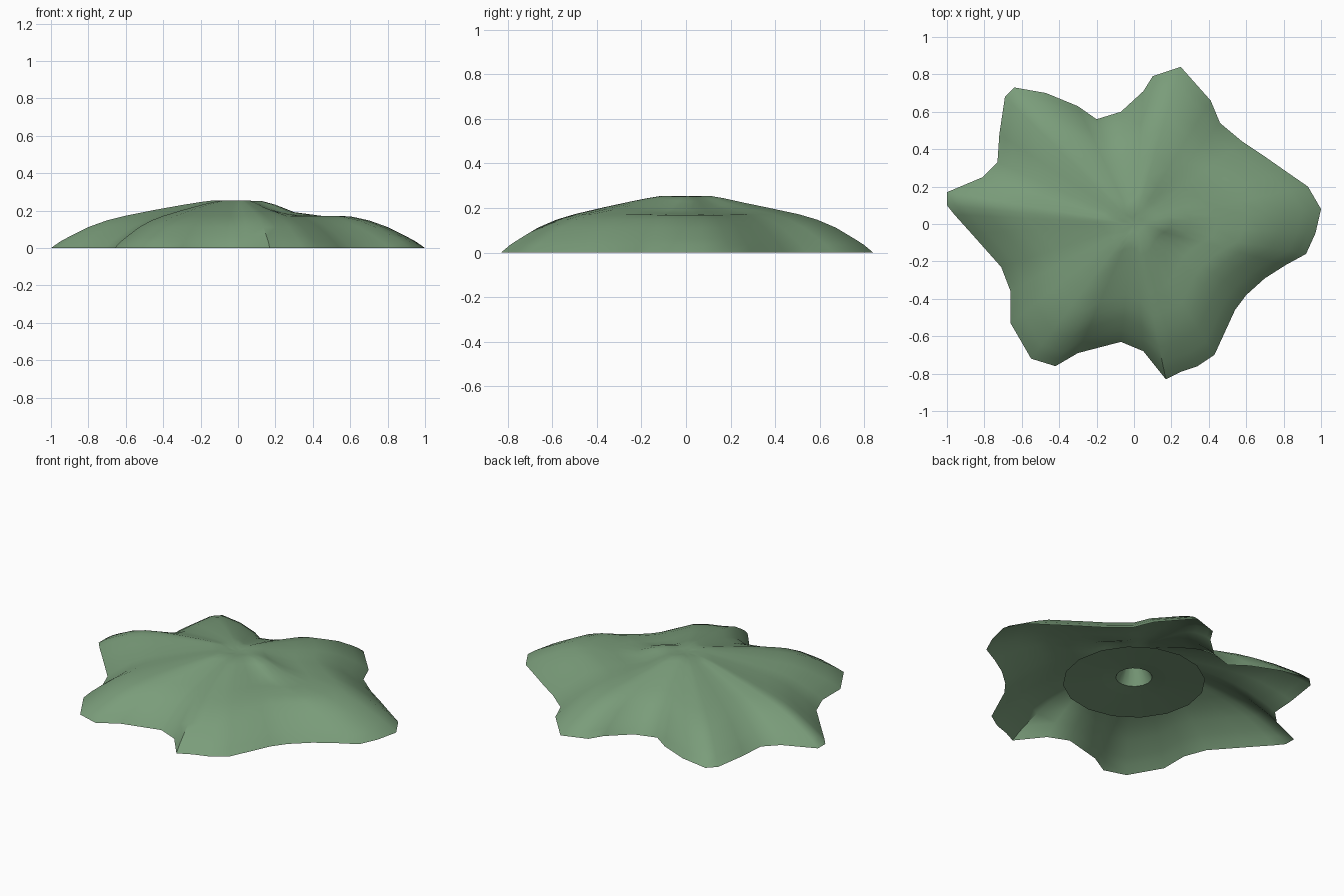
import bpy, bmesh, math

if "Cube" in bpy.data.objects:
    bpy.data.objects.remove(bpy.data.objects["Cube"])

# one flat colour for the whole plant-like canopy
green = bpy.data.materials.new("leaf green")
green.diffuse_color = (0.195, 0.335, 0.195, 1)
green.use_nodes = True
green.node_tree.nodes["Principled BSDF"].inputs["Base Color"].default_value = green.diffuse_color

# lobed rim as seen from above, anticlockwise
RIM = [(1, .08), (.93, .2), (.8, .29), (.7, .36), (.58, .44), (.46, .54), (.41, .66),
       (.25, .84), (.1, .79), (.05, .71), (-.07, .6), (-.2, .56), (-.3, .63), (-.47, .7),
       (-.64, .73), (-.69, .68), (-.72, .48), (-.73, .33), (-.81, .25), (-1, .17),
       (-1, .1), (-.96, .05), (-.87, -.05), (-.71, -.23), (-.66, -.36), (-.66, -.53),
       (-.55, -.72), (-.42, -.76), (-.3, -.69), (-.07, -.63), (.05, -.68), (.17, -.83),
       (.25, -.79), (.34, -.76), (.43, -.7), (.54, -.46), (.6, -.38), (.7, -.29),
       (.81, -.22), (.92, -.16), (.97, -.05)]

# height of the dome from the rim (t = 1) to near the centre
PROFILE = [(1, 0), (.95, .035), (.9, .062), (.8, .112), (.7, .148), (.6, .173), (.45, .203),
           (.3, .23), (.2, .246), (.13, .255), (.06, .252)]


def sheet(name, rings, centre=None):
    """Skin matching rings of points, optionally closed at a centre point."""
    bm = bmesh.new()
    rows = [[bm.verts.new(p) for p in ring] for ring in rings]
    n = len(rows[0])
    for a, b in zip(rows, rows[1:]):
        for i in range(n):
            j = (i + 1) % n
            bm.faces.new((a[i], a[j], b[j], b[i]))
    if centre:
        c = bm.verts.new(centre)
        for i in range(n):
            bm.faces.new((rows[-1][i], rows[-1][(i + 1) % n], c))
    me = bpy.data.meshes.new(name)
    bm.to_mesh(me)
    bm.free()
    me.materials.append(green)
    ob = bpy.data.objects.new(name, me)
    bpy.context.collection.objects.link(ob)
    bpy.context.view_layer.objects.active = ob
    ob.select_set(True)
    bpy.ops.object.shade_smooth_by_angle(angle=math.radians(50))
    ob.select_set(False)
    return ob


def dome_point(x, y, t, z):
    # the right-hand lobe sags midway between centre and rim
    side = max(0, math.cos(math.atan2(y, x) - .05)) ** 2
    sag = .045 * side * math.exp(-((t - .36) / .15) ** 2)
    return (x * t, y * t, z - sag)


# lobed dome
sheet("lobed_canopy", [[dome_point(x, y, t, z) for x, y in RIM] for t, z in PROFILE],
      (0, 0, .249))


def circle(r, z, n=16):
    return [(r * math.cos(math.tau * i / n), r * math.sin(math.tau * i / n), z)
            for i in range(n)]


# shallow collar under the dome, with a stepped central socket
sheet("under_collar", [circle(.39, .065), circle(.175, .085)])
sheet("central_socket", [circle(.175, .085), circle(.10, .095), circle(.05, .2)])
